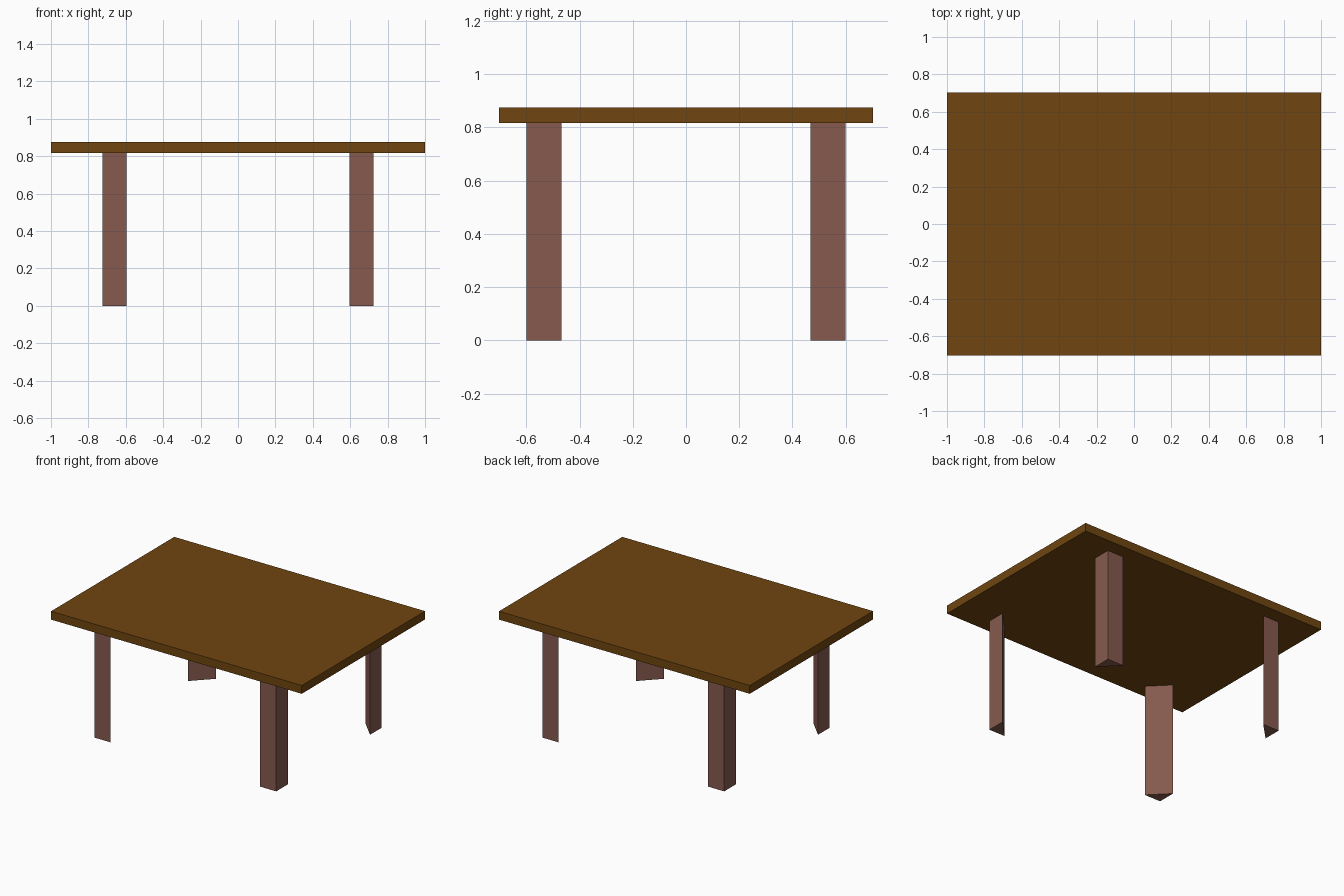
import bpy, bmesh

if "Cube" in bpy.data.objects:
    bpy.data.objects.remove(bpy.data.objects["Cube"])

TOP_Z, UNDER_Z = 0.876, 0.816


def material(name, rgb):
    mat = bpy.data.materials.new(name)
    mat.diffuse_color = (*rgb, 1)
    mat.use_nodes = True
    mat.node_tree.nodes["Principled BSDF"].inputs["Base Color"].default_value = mat.diffuse_color
    return mat


def prism(name, outline, z0, z1, mat):
    """Extrude a counter-clockwise xy outline from z0 to z1."""
    bm = bmesh.new()
    face = bm.faces.new([bm.verts.new((x, y, z0)) for x, y in outline])
    ext = bmesh.ops.extrude_face_region(bm, geom=[face], use_keep_orig=True)
    verts = [v for v in ext["geom"] if isinstance(v, bmesh.types.BMVert)]
    bmesh.ops.translate(bm, verts=verts, vec=(0, 0, z1 - z0))
    bmesh.ops.recalc_face_normals(bm, faces=bm.faces)
    mesh = bpy.data.meshes.new(name)
    bm.to_mesh(mesh)
    bm.free()
    mesh.materials.append(mat)
    obj = bpy.data.objects.new(name, mesh)
    bpy.context.collection.objects.link(obj)
    return obj


# Tabletop slab
prism("tabletop", [(-1, -0.702), (1, -0.702), (1, 0.702), (-1, 0.702)],
      UNDER_Z, TOP_Z, material("top_wood", (0.162, 0.060, 0.005)))

# Triangular legs, square corner facing outwards, mirrored to all four corners
legs = prism("legs", [(0.725, 0.468), (0.725, 0.6), (0.595, 0.6)],
             0, UNDER_Z, material("leg_wood", (0.238, 0.102, 0.076)))
mirror = legs.modifiers.new("four_corners", "MIRROR")
mirror.use_axis = (True, True, False)
mirror.use_mirror_merge = False
